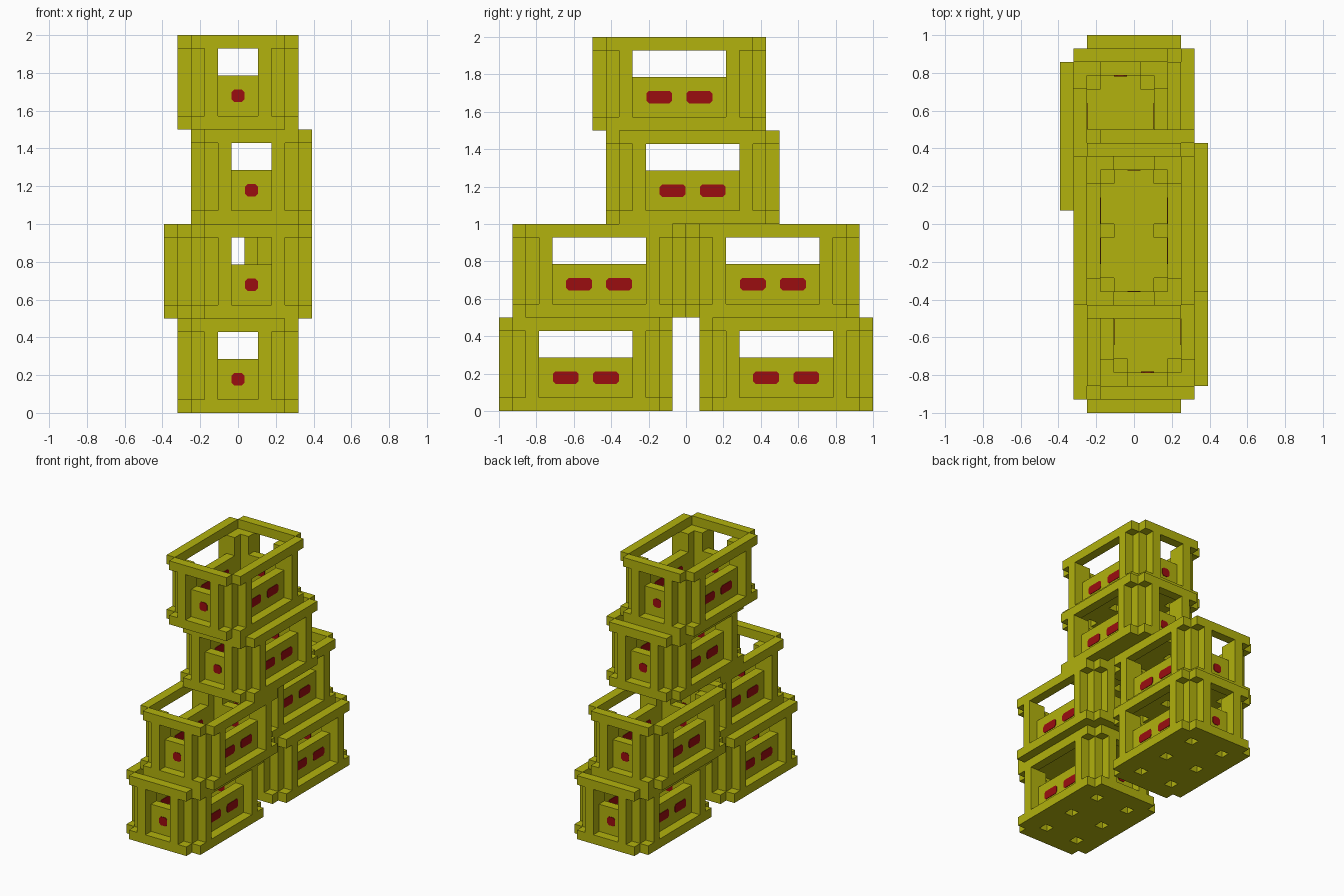
import bpy, bmesh
from mathutils import Vector

if "Cube" in bpy.data.objects:
    bpy.data.objects.remove(bpy.data.objects["Cube"])

U = 1 / 14          # one block of the crate's grid


def material(name, rgb):
    m = bpy.data.materials.new(name)
    m.diffuse_color = (*rgb, 1)
    m.use_nodes = True
    m.node_tree.nodes["Principled BSDF"].inputs["Base Color"].default_value = m.diffuse_color
    return m


OLIVE = material("olive yellow", (0.445, 0.445, 0.004))
RED = material("dark red", (0.33, 0.004, 0.005))


def finish(bm, name, mat):
    bmesh.ops.recalc_face_normals(bm, faces=bm.faces[:])
    mesh = bpy.data.meshes.new(name)
    bm.to_mesh(mesh)
    bm.free()
    mesh.materials.append(mat)
    return mesh


def slab(name, inside, z0, z1):
    """Extrude every grid cell accepted by the rule from z0 to z1."""
    bm = bmesh.new()
    verts = {}

    def corner(x, y):
        if (x, y) not in verts:
            verts[x, y] = bm.verts.new((x * U, y * U, z0 * U))
        return verts[x, y]

    for x in range(-4, 5):
        for y in range(-6, 7):
            if inside(x, y):
                a, b, c, d = x - .5, x + .5, y - .5, y + .5
                bm.faces.new([corner(a, c), corner(b, c), corner(b, d), corner(a, d)])
    ext = bmesh.ops.extrude_face_region(bm, geom=bm.faces[:], use_keep_orig=True)
    top = [g for g in ext["geom"] if isinstance(g, bmesh.types.BMVert)]
    bmesh.ops.translate(bm, verts=top, vec=(0, 0, (z1 - z0) * U))
    return finish(bm, name, OLIVE)


# rules for the crate plan, symmetric in x and y
def floor_rule(x, y):
    hole = abs(x) == 2 and y in (-4, 0, 4)
    return not hole and not (abs(x) == 4 and abs(y) == 6)


def rim_rule(x, y):
    x, y = abs(x), abs(y)
    return (y == 6 and x <= 3) or (x == 4 and y <= 5)


def wall_rule(x, y):
    x, y = abs(x), abs(y)
    return (y == 5 and x <= 3) or (x == 3 and y <= 5)


def post_rule(x, y):
    ax, ay = abs(x), abs(y)
    inner = wall_rule(x, y) and ax >= 2 and ay >= 4
    return inner or (ax, ay) in ((2, 6), (4, 4))


def panel_rule(x, y):
    return wall_rule(x, y) and not post_rule(x, y)


def markers(name):
    """Red slots showing on both faces of the panels, with clipped corners."""
    bm = bmesh.new()

    def slot(centre, along, through, length):
        w, h, c, t = length / 2, 0.47, 0.2, 0.55
        prof = [(-w, -h + c), (-w + c, -h), (w - c, -h), (w, -h + c),
                (w, h - c), (w - c, h), (-w + c, h), (-w, h - c)]
        a, n = Vector(along), Vector(through)
        base = [bm.verts.new((Vector(centre) + a * p + Vector((0, 0, q)) - n * t) * U)
                for p, q in prof]
        face = bm.faces.new(base)
        ext = bmesh.ops.extrude_face_region(bm, geom=[face], use_keep_orig=True)
        bmesh.ops.translate(bm, vec=n * 2 * t * U,
                            verts=[g for g in ext["geom"] if isinstance(g, bmesh.types.BMVert)])

    for s in (-1, 1):
        slot((0, 5 * s, 2.5), (1, 0, 0), (0, 1, 0), 0.94)
        for y in (-1.5, 1.5):
            slot((3 * s, y, 2.5), (0, 1, 0), (1, 0, 0), 1.94)
    return finish(bm, name, RED)


parts = {
    "floor": slab("floor", floor_rule, 0, 1),
    "corner_posts": slab("corner_posts", post_rule, 1, 6),
    "side_panels": slab("side_panels", panel_rule, 1, 4),
    "top_rim": slab("top_rim", rim_rule, 6, 7),
    "red_slots": markers("red_slots"),
}

# crate centres in grid blocks
stack = {
    "bottom_front": (0, -7.5, 0), "bottom_back": (0, 7.5, 0),
    "second_front": (1, -6.5, 7), "second_back": (-1, 6.5, 7),
    "third": (1, 0.5, 14), "top": (0, -0.5, 21),
}
for crate, pos in stack.items():
    for part, mesh in parts.items():
        ob = bpy.data.objects.new(f"{crate}_crate_{part}", mesh)
        ob.location = Vector(pos) * U
        bpy.context.collection.objects.link(ob)
